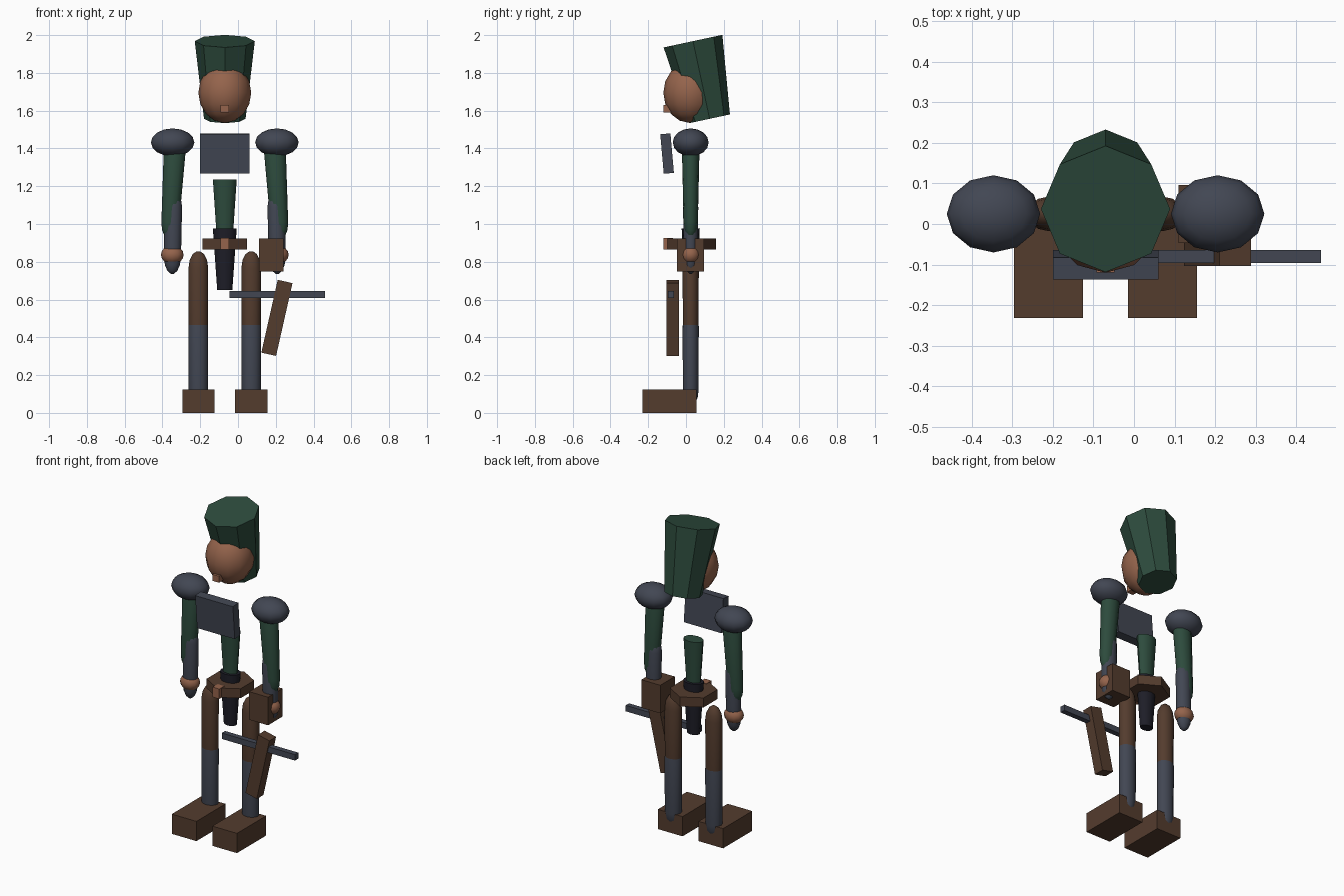
import bpy, bmesh, math
from mathutils import Vector, Matrix

if "Cube" in bpy.data.objects:
    bpy.data.objects.remove(bpy.data.objects["Cube"])

CX, CY = -0.07, 0.025   # body axis


def material(name, rgb):
    m = bpy.data.materials.new(name)
    m.diffuse_color = (*rgb, 1)
    m.use_nodes = True
    m.node_tree.nodes["Principled BSDF"].inputs["Base Color"].default_value = m.diffuse_color
    return m


GREEN = material("green_cloth", (0.026, 0.070, 0.046))
STEEL = material("grey_steel", (0.054, 0.062, 0.086))
BROWN = material("brown_leather", (0.088, 0.045, 0.027))
SKIN = material("warm_skin", (0.30, 0.127, 0.072))
DARK = material("dark_cloth", (0.013, 0.013, 0.021))


def finish(name, bm, mat, matrix, smooth=None):
    bmesh.ops.recalc_face_normals(bm, faces=bm.faces)
    me = bpy.data.meshes.new(name)
    bm.to_mesh(me)
    bm.free()
    me.materials.append(mat)
    ob = bpy.data.objects.new(name, me)
    bpy.context.collection.objects.link(ob)
    ob.matrix_world = matrix
    if smooth:
        bpy.ops.object.select_all(action='DESELECT')
        ob.select_set(True)
        bpy.context.view_layer.objects.active = ob
        bpy.ops.object.shade_smooth_by_angle(angle=math.radians(smooth))
    return ob


def box(name, centre, size, mat, angle=0, axis='X'):
    bm = bmesh.new()
    bmesh.ops.create_cube(bm, size=1)
    bmesh.ops.scale(bm, vec=size, verts=bm.verts)
    return finish(name, bm, mat, Matrix.Translation(centre)
                  @ Matrix.Rotation(math.radians(angle), 4, axis))


def ball(name, centre, radii, mat):
    bm = bmesh.new()
    bmesh.ops.create_uvsphere(bm, u_segments=12, v_segments=8, radius=1)
    bmesh.ops.scale(bm, vec=radii, verts=bm.verts)
    return finish(name, bm, mat, Matrix.Translation(centre), 60)


def tube(name, bottom, top, r0, r1, mat, segs=12, depth=1.0, dome0=0, dome1=0,
         smooth=40):
    """Tapered tube between two points, with optional domed ends."""
    bottom, top = Vector(bottom), Vector(top)
    length = (top - bottom).length
    steps = [math.radians(a) for a in (10, 35, 62)]
    prof = [(dome0 * (1 - math.sin(math.pi / 2 - a)), r0 * math.sin(a))
            for a in steps] if dome0 else []
    prof += [(dome0, r0), (length - dome1, r1)]
    if dome1:
        prof += [(length - dome1 * (1 - math.cos(a)), r1 * math.sin(a))
                 for a in reversed(steps)]
    bm = bmesh.new()
    rings = []
    for z, r in prof:
        rings.append([bm.verts.new((r * math.sin(2 * math.pi * i / segs),
                                    depth * r * math.cos(2 * math.pi * i / segs), z))
                      for i in range(segs)])
    for a, b in zip(rings, rings[1:]):
        for i in range(segs):
            j = (i + 1) % segs
            bm.faces.new((a[i], a[j], b[j], b[i]))
    bm.faces.new(rings[0])
    bm.faces.new(rings[-1])
    # local z follows the axis while local x stays sideways
    z = (top - bottom).normalized()
    y = z.cross(Vector((1, 0, 0))).normalized()
    rot = Matrix((y.cross(z), y, z)).transposed().to_4x4()
    return finish(name, bm, mat, Matrix.Translation(bottom) @ rot, smooth)


# Head, nose and tall tilted hat
ball("head", (CX, 0.02, 1.695), (0.14, 0.14, 0.16), SKIN)
box("nose", (CX, -0.095, 1.61), (0.045, 0.05, 0.04), SKIN)
tube("hat", (CX, 0.125, 1.557), (CX, 0.037, 1.968), 0.11, 0.159, GREEN,
     segs=8, smooth=None)

# Torso
box("breastplate", (CX, -0.1, 1.373), (0.26, 0.054, 0.21), STEEL, angle=5)
tube("waist", (CX, CY, 0.92), (CX, CY, 1.235), 0.042, 0.063, GREEN, depth=0.68)
tube("pelvis", (CX, CY, 0.65), (CX, CY, 0.975), 0.04, 0.063, DARK, depth=0.76)
tube("belt", (CX, CY, 0.865), (CX, CY, 0.924), 0.135, 0.135, BROWN,
     segs=6, smooth=None)
box("buckle", (CX, -0.093, 0.895), (0.046, 0.05, 0.062), SKIN)

# Arms and legs on both sides
for side, s in (("left", 1), ("right", -1)):
    def at(dx, z):
        return (CX + s * dx, CY, z)

    ball(side + "_shoulder_guard", at(0.276, 1.432), (0.115, 0.095, 0.074), STEEL)
    tube(side + "_upper_arm", at(0.294, 0.92), at(0.262, 1.44), 0.047, 0.058, GREEN,
         depth=0.8, dome0=0.09, dome1=0.05, smooth=70)
    tube(side + "_forearm", at(0.278, 0.735), at(0.272, 1.17), 0.045, 0.047, STEEL,
         depth=0.85, dome0=0.09, dome1=0.08, smooth=70)
    ball(side + "_hand", at(0.278, 0.837), (0.06, 0.05, 0.05), SKIN)
    tube(side + "_thigh", at(0.14, 0.38), at(0.14, 0.857), 0.051, 0.052, BROWN,
         depth=0.82, dome0=0.08, dome1=0.09, smooth=70)
    tube(side + "_shin", at(0.14, 0.04), at(0.14, 0.54), 0.051, 0.052, STEEL,
         depth=0.82, dome0=0.08, dome1=0.08, smooth=70)
    box(side + "_boot", (CX + s * 0.14, -0.088, 0.0615), (0.17, 0.287, 0.123), BROWN)

# Gear at the hip
box("pouch", (0.175, 0.025, 0.837), (0.13, 0.143, 0.175), BROWN)
box("scabbard", (0.206, -0.07, 0.503), (0.08, 0.066, 0.395), BROWN,
    angle=12.7, axis='Y')
box("sword_bar", (0.208, -0.08, 0.626), (0.505, 0.033, 0.037), STEEL)
